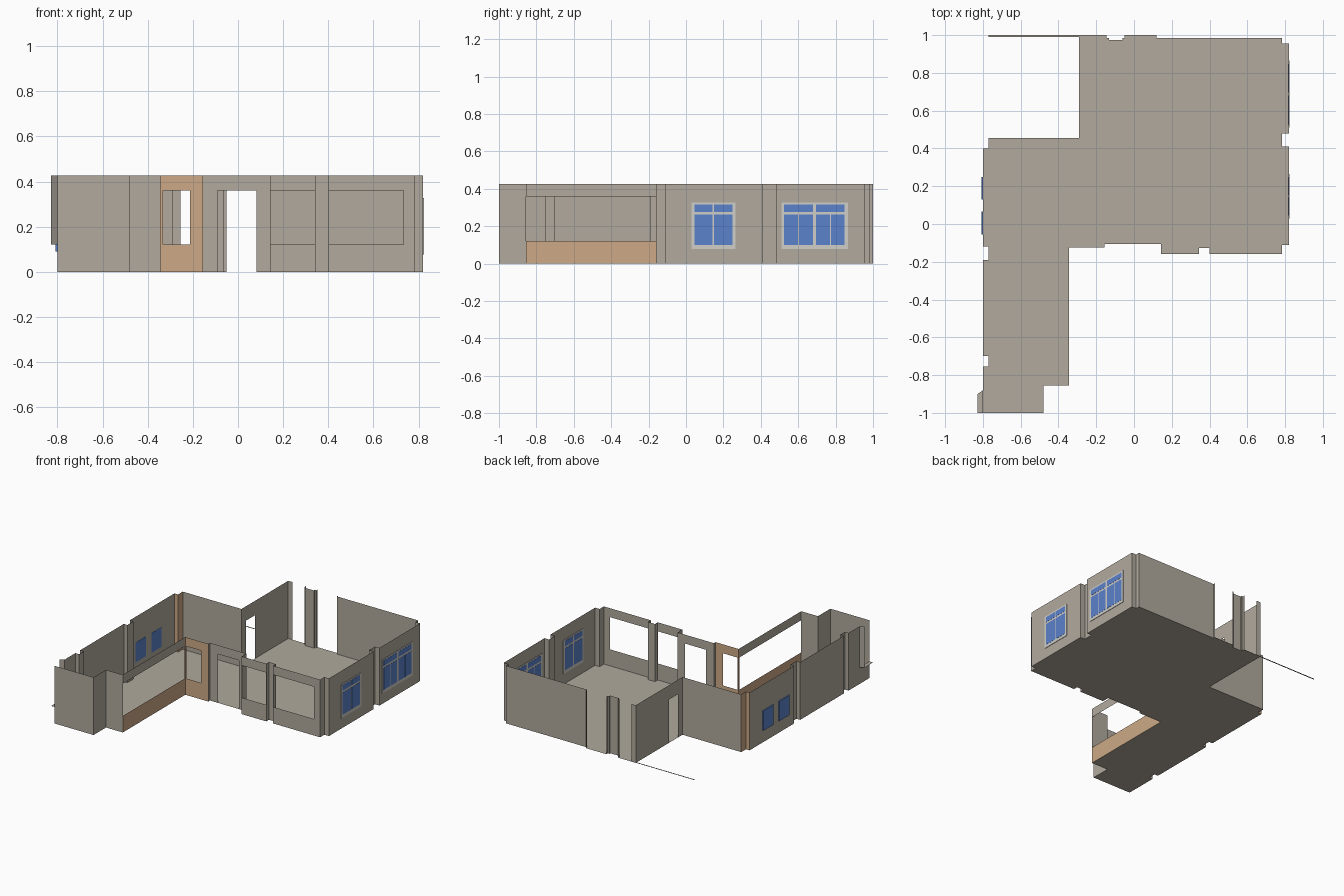
import bpy, bmesh
from mathutils import Vector

if "Cube" in bpy.data.objects:
    bpy.data.objects.remove(bpy.data.objects["Cube"])

H, SILL, HEAD = 0.426, 0.122, 0.36   # wall top, sill and lintel heights


def material(name, rgb):
    m = bpy.data.materials.new(name)
    m.diffuse_color = (*rgb, 1)
    m.use_nodes = True
    m.node_tree.nodes["Principled BSDF"].inputs["Base Color"].default_value = m.diffuse_color
    return m


PLASTER = material("warm grey plaster", (0.44, 0.40, 0.34))
TAN = material("tan plaster", (0.61, 0.40, 0.245))
GLASS = material("blue glass", (0.105, 0.225, 0.60))
FRAME = material("pale window frame", (0.63, 0.62, 0.58))


def add_object(name, bm, mat):
    bmesh.ops.remove_doubles(bm, verts=bm.verts, dist=1e-5)
    me = bpy.data.meshes.new(name)
    bm.to_mesh(me)
    bm.free()
    me.materials.append(mat)
    ob = bpy.data.objects.new(name, me)
    bpy.context.collection.objects.link(ob)
    return ob


def sheet(bm, a, b, z0, z1):
    bm.faces.new([bm.verts.new(v) for v in
                  ((*b, z0), (*a, z0), (*a, z1), (*b, z1))])


def wall(name, pts, mat=PLASTER, z0=0.0, z1=H):
    """Thin wall following a plan polyline."""
    bm = bmesh.new()
    for a, b in zip(pts, pts[1:]):
        sheet(bm, a, b, z0, z1)
    add_object(name, bm, mat)


def open_wall(name, a, b, s0, s1, z0, z1, mat=PLASTER):
    """Straight wall a-b with an opening between distances s0 and s1."""
    a, b = Vector(a), Vector(b)
    length = (b - a).length
    d = (b - a) / length
    bm = bmesh.new()
    for u, v, lo, hi in ((0, s0, 0, H), (s1, length, 0, H),
                         (s0, s1, 0, z0), (s0, s1, z1, H)):
        if v - u > 1e-4 and hi - lo > 1e-4:
            sheet(bm, a + d * u, a + d * v, lo, hi)
    add_object(name, bm, mat)


def flat(name, pts, z, mat=PLASTER):
    bm = bmesh.new()
    f = bm.faces.new([bm.verts.new((x, y, z)) for x, y in pts])
    f.normal_update()
    if f.normal.z < 0:
        f.normal_flip()
    add_object(name, bm, mat)


def plates(name, x0, x1, rects, mat):
    """Thin plates on a side wall, each (y0, y1, z0, z1)."""
    bm = bmesh.new()
    for y0, y1, z0, z1 in rects:
        c = bmesh.ops.create_cube(bm, size=1)["verts"]
        bmesh.ops.scale(bm, verts=c, vec=(x1 - x0, y1 - y0, z1 - z0))
        bmesh.ops.translate(bm, verts=c, vec=((x0 + x1) / 2, (y0 + y1) / 2, (z0 + z1) / 2))
    add_object(name, bm, mat)


# Plan outline, clockwise from the back left corner
back = [(-.29, 1), (-.145, 1), (-.145, .985), (-.132, .985), (-.132, .973),
        (-.062, .973), (-.062, .985), (-.05, .985), (-.05, 1), (.118, 1), (.118, .985)]
right = [(.783, .985), (.783, .955), (.82, .955), (.82, .48), (.783, .48),
         (.783, .41), (.82, .41), (.82, -.11), (.783, -.11), (.783, -.16)]
front = [(.40, -.16), (.40, -.128), (.343, -.128), (.343, -.16), (.142, -.16),
         (.142, -.105), (-.155, -.105), (-.155, -.125), (-.343, -.125)]
wing = [(-.343, -.855), (-.48, -.855), (-.48, -1), (-.80, -1)]
left = [(-.80, -.755), (-.77, -.755), (-.77, -.70), (-.80, -.70), (-.80, -.19),
        (-.77, -.19), (-.77, -.12), (-.80, -.12), (-.80, .40)]
corner = [(-.80, .40), (-.77, .40), (-.77, .455)]

# Floor and the threshold strip behind it
flat("floor", back + right + front + wing + left + corner[1:] + [(-.29, .455)], 0)
flat("threshold_strip", [(-.77, .99), (-.29, .99), (-.29, 1), (-.77, 1)], 0.001)

# Back side: jamb, free pillar and long wall, with full-height doorways between
wall("back_jamb", [(-.29, 1), (-.255, 1)])
wall("back_pillar", back[1:9])
wall("back_wall", back[9:] + right[:1])

# Right side with its pilasters
wall("right_wall", right)

# Front side: two windows, pilaster, doorway, tan wall with a hatch
open_wall("front_wide_window_wall", right[-1], front[0], .05, .383, SILL, HEAD)
wall("front_pilaster", front[:4])
open_wall("front_small_window_wall", front[3], front[4], .003, .198, SILL, HEAD)
wall("front_door_return", front[4:6])
open_wall("front_door_wall", front[5], front[6], .06, .232, 0, HEAD)
wall("hatch_return", front[6:8])
open_wall("hatch_wall", front[7], front[8], .058, .178, SILL, HEAD, TAN)

# Long opening of the wing: tan parapet, tan post and grey lintel
wall("wing_parapet", [front[-1], wing[0]], TAN, 0, SILL)
wall("wing_post", [front[-1], (-.343, -.137)], TAN, SILL, H)
wall("wing_lintel", [(-.343, -.137), wing[0]], PLASTER, HEAD, H)
wall("wing_front_wall", wing)

# Small bay at the end of the wing
wall("bay_low_wall", [(-.80, -1), (-.80, -.88)], PLASTER, 0, SILL)
wall("bay_reveal", [(-.828, -.90), (-.80, -.88)], PLASTER, SILL, H)
flat("bay_sill", [(-.80, -1), (-.828, -1), (-.828, -.90), (-.80, -.88)], SILL)

# Left side, tan corner pilaster, inner back walls
wall("left_wall", [(-.80, -.88)] + left)
wall("corner_pilaster", corner, TAN)
wall("inner_back_wall", [(-.77, .455), (-.29, .455)])
open_wall("inner_side_wall", (-.29, .455), (-.29, 1), .05, .16, 0, .32)

# Right windows: pale plates with blue panes
LOW, HIGH = (.10, .263), (.277, .317)
for name, outer, low_panes, high_panes in (
        ("narrow_window", (.03, .265),
         ((.045, .143), (.151, .248)), ((.045, .143), (.151, .248))),
        ("wide_window", (.51, .865),
         ((.525, .598), (.604, .68), (.695, .77), (.776, .848)),
         ((.525, .68), (.695, .848)))):
    plates(name + "_frame", .817, .8235, [(*outer, .078, .327)], FRAME)
    plates(name + "_panes", .816, .8245,
           [(*p, *LOW) for p in low_panes] + [(*p, *HIGH) for p in high_panes], GLASS)

# Left windows: two small blue plates
plates("left_windows", -.808, -.7985,
       [(-.055, .065, .09, .235), (.13, .25, .09, .235)], GLASS)
